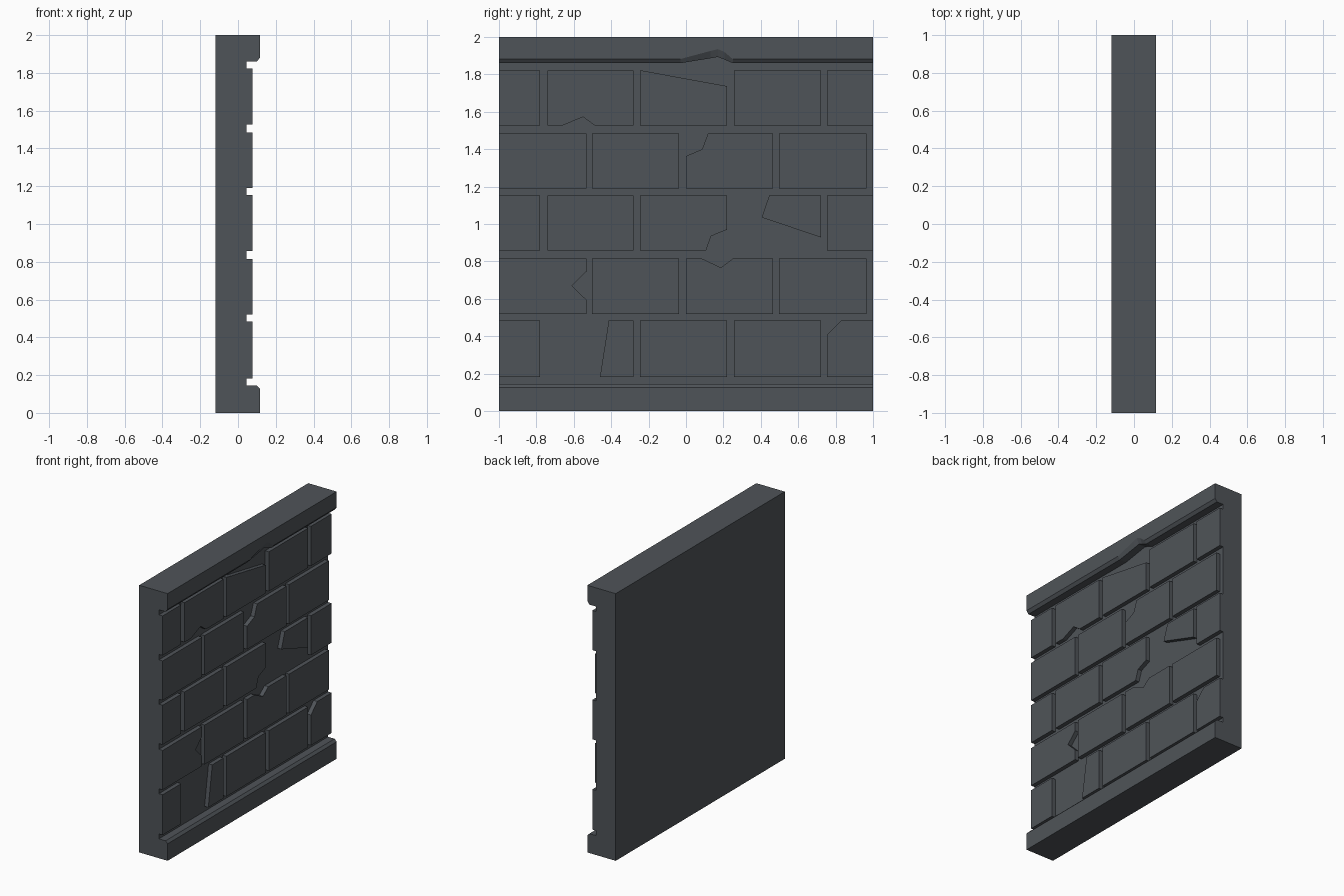
import bpy
import bmesh

cube = bpy.data.objects.get("Cube")
if cube:
    bpy.data.objects.remove(cube)

stone = bpy.data.materials.new("slate_grey")
stone.use_nodes = True
COLOR = (0.078, 0.088, 0.099, 1)
stone.diffuse_color = COLOR
stone.node_tree.nodes["Principled BSDF"].inputs["Base Color"].default_value = COLOR

BACK, FACE, BRICK, TRIM, CHAMFER = -0.118, 0.045, 0.076, 0.117, 0.1


def finish(name, bm):
    bmesh.ops.recalc_face_normals(bm, faces=bm.faces)
    mesh = bpy.data.meshes.new(name)
    bm.to_mesh(mesh)
    bm.free()
    mesh.materials.append(stone)
    obj = bpy.data.objects.new(name, mesh)
    bpy.context.collection.objects.link(obj)
    return obj


def loft(bm, sections):
    """Join matching closed outlines and cap both ends."""
    rings = [[bm.verts.new(p) for p in s] for s in sections]
    n = len(rings[0])
    for a, b in zip(rings, rings[1:]):
        for i in range(n):
            j = (i + 1) % n
            bm.faces.new((a[i], a[j], b[j], b[i]))
    bm.faces.new(rings[0])
    bm.faces.new(rings[-1])


def add_brick(bm, outline):
    loft(bm, [[(x, y, z) for y, z in outline] for x in (FACE, BRICK)])


def box(y0, y1, z0, z1):
    return [(y0, z0), (y1, z0), (y1, z1), (y0, z1)]


# Backing wall with the plinth along its foot, as one side profile
profile = [(BACK, 0), (TRIM, 0), (TRIM, 0.127), (CHAMFER, 0.145),
           (FACE, 0.145), (FACE, 1.86), (FACE, 2), (BACK, 2)]
bm = bmesh.new()
loft(bm, [[(x, y, z) for x, z in profile] for y in (-1, 1)])
finish("wall_and_plinth", bm)

# Coping with a chipped lower edge: y, underside height, chamfer height
stations = [(-1, 1.86, 1.882), (-0.03, 1.86, 1.882), (0.13, 1.886, 1.925),
            (0.17, 1.893, 1.935), (0.205, 1.88, 1.92), (0.25, 1.86, 1.882),
            (1, 1.86, 1.882)]
bm = bmesh.new()
loft(bm, [[(FACE, y, low), (CHAMFER, y, low), (TRIM, y, high),
           (TRIM, y, 2), (FACE, y, 2)] for y, low, high in stations])
finish("top_coping", bm)

# Brick columns for the two alternating courses
ODD = [(-1, -0.78), (-0.74, -0.28), (-0.245, 0.22), (0.257, 0.722), (0.755, 1)]
EVEN = [(-1, -0.533), (-0.503, -0.037), (0, 0.465), (0.497, 0.965)]
COURSES = [(0.182, 0.483), (0.52, 0.815), (0.858, 1.153),
           (1.19, 1.485), (1.526, 1.822)]

# Broken bricks, keyed by (course, column)
b, t = zip(*COURSES)
BROKEN = {
    (0, 1): [(-0.46, b[0]), (-0.28, b[0]), (-0.28, t[0]), (-0.413, t[0])],
    (0, 4): [(0.755, b[0]), (1, b[0]), (1, t[0]), (0.83, t[0]), (0.755, 0.41)],
    (1, 0): [(-1, b[1]), (-0.533, b[1]), (-0.533, 0.595), (-0.61, 0.67),
             (-0.533, 0.745), (-0.533, t[1]), (-1, t[1])],
    (1, 2): [(0, b[1]), (0.465, b[1]), (0.465, t[1]), (0.25, t[1]),
             (0.187, 0.767), (0.085, t[1]), (0, t[1])],
    (2, 2): [(-0.245, b[2]), (0.107, b[2]), (0.134, 0.935), (0.22, 0.97),
             (0.22, t[2]), (-0.245, t[2])],
    (2, 3): [(0.405, 1.035), (0.722, 0.928), (0.722, t[2]), (0.445, t[2])],
    (3, 2): [(0, b[3]), (0.465, b[3]), (0.465, t[3]), (0.118, t[3]),
             (0.086, 1.4), (0, 1.363)],
    (4, 1): [(-0.74, b[4]), (-0.663, b[4]), (-0.55, 1.572), (-0.487, b[4]),
             (-0.28, b[4]), (-0.28, t[4]), (-0.74, t[4])],
    (4, 2): [(-0.245, b[4]), (0.22, b[4]), (0.22, 1.737), (-0.245, t[4])],
}

for row, (z0, z1) in enumerate(COURSES):
    bm = bmesh.new()
    for col, (y0, y1) in enumerate(EVEN if row % 2 else ODD):
        add_brick(bm, BROKEN.get((row, col)) or box(y0, y1, z0, z1))
    finish(f"brick_course_{row + 1}", bm)
